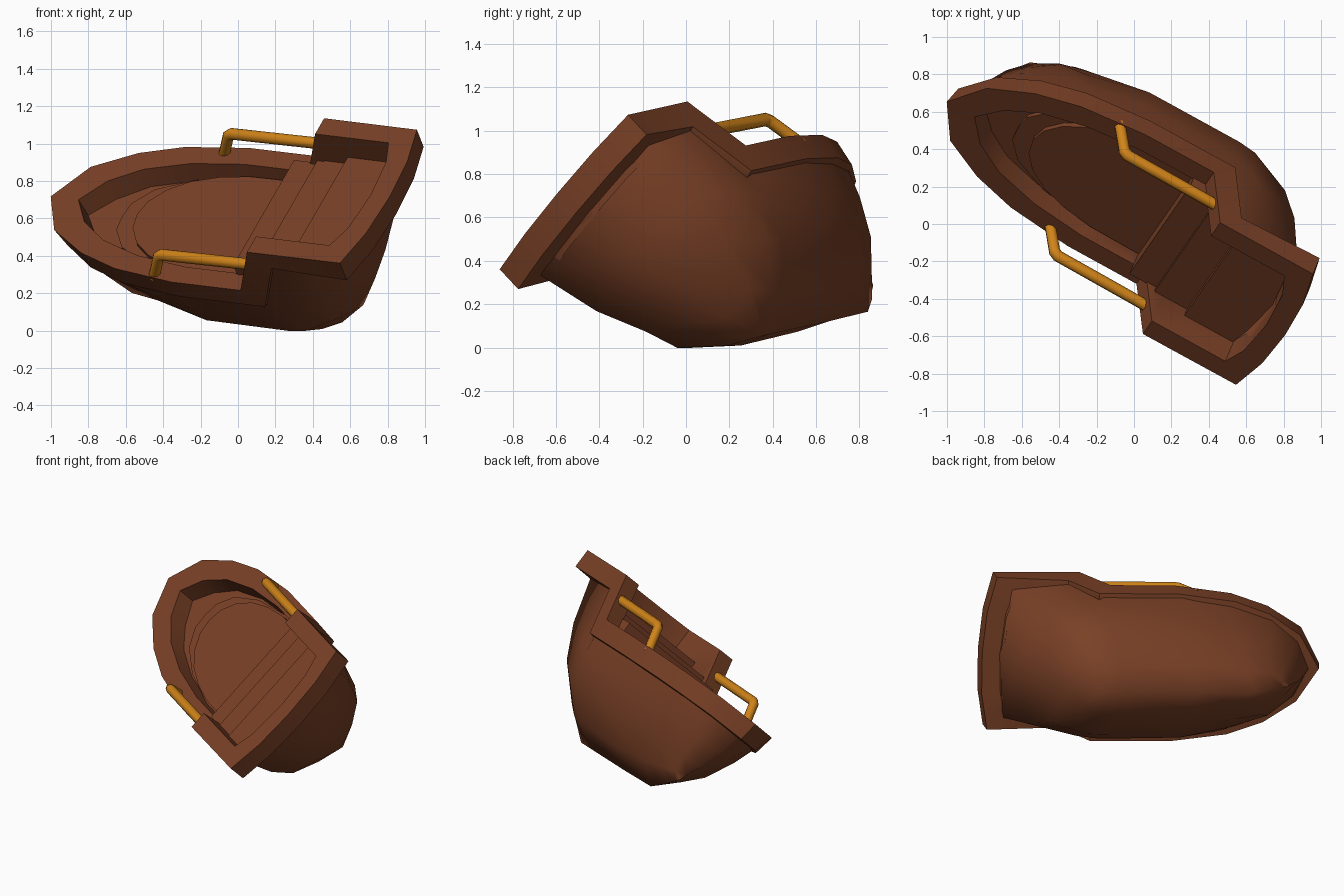
import bpy, bmesh, math
from mathutils import Vector

if "Cube" in bpy.data.objects:
    bpy.data.objects.remove(bpy.data.objects["Cube"])

# Boat frame: X aft, Y to one side, Z up; origin at top of transom. The boat is yawed and heeled.
AFT = Vector((0.872, -0.479, -0.105)).normalized()
SIDE = Vector((0.411, 0.582, 0.703))
SIDE = (SIDE - AFT * SIDE.dot(AFT)).normalized()
UP = AFT.cross(SIDE)
ORIGIN = Vector((0.751, -0.5635, 0.7175))


def world(p):
    return ORIGIN + AFT * p[0] + SIDE * p[1] + UP * p[2]


def material(name, rgb):
    m = bpy.data.materials.new(name)
    m.diffuse_color = (*rgb, 1)
    m.use_nodes = True
    m.node_tree.nodes["Principled BSDF"].inputs["Base Color"].default_value = m.diffuse_color
    return m


WOOD = material("brown wood", (0.19, 0.051, 0.019))
ORANGE = material("orange rail", (0.63, 0.23, 0.010))
parts = []


def make(name, verts, faces, mat, angle=35):
    bm = bmesh.new()
    vs = [bm.verts.new(world(v)) for v in verts]
    for f in faces:
        bm.faces.new([vs[i] for i in f])
    bmesh.ops.remove_doubles(bm, verts=bm.verts[:], dist=0.0005)
    bmesh.ops.recalc_face_normals(bm, faces=bm.faces[:])
    me = bpy.data.meshes.new(name)
    bm.to_mesh(me)
    bm.free()
    ob = bpy.data.objects.new(name, me)
    bpy.context.collection.objects.link(ob)
    me.materials.append(mat)
    bpy.ops.object.select_all(action='DESELECT')
    ob.select_set(True)
    bpy.context.view_layer.objects.active = ob
    bpy.ops.object.shade_smooth_by_angle(angle=math.radians(angle))
    parts.append(ob)
    return ob


def ring(half):
    # mirrors a half list of columns (first and last on the centre line) into a loop
    other = [[(x, -y, z) for x, y, z in col] for col in reversed(half[1:-1])]
    return half + other


def loft(name, cols, mat, closed_rows, angle=35):
    n, r = len(cols), len(cols[0])
    verts = [p for c in cols for p in c]
    faces = []
    for i in range(n):
        j = (i + 1) % n
        for k in range(r if closed_rows else r - 1):
            m = (k + 1) % r
            faces.append((i * r + k, j * r + k, j * r + m, i * r + m))
    return make(name, verts, faces, mat, angle)


def plate(name, half, z0, z1, mat=WOOD):
    # flat slab from a half outline
    pts = half + [(x, -y) for x, y in reversed(half) if y > 0]
    n = len(pts)
    verts = [(x, y, z0) for x, y in pts] + [(x, y, z1) for x, y in pts]
    faces = [tuple(range(n)), tuple(range(n, 2 * n))]
    faces += [(i, (i + 1) % n, n + (i + 1) % n, n + i) for i in range(n)]
    return make(name, verts, faces, mat)


# hull: stations from transom centre to stem, each from rim down to keel
hull = [
    [(-.04, 0, -.10), (-.09, 0, -.42), (-.23, 0, -.66), (-.37, 0, -.88), (-.53, 0, -1.02)],
    [(-.09, .43, -.10), (-.19, .38, -.43), (-.285, .31, -.65), (-.42, .16, -.86), (-.53, 0, -1.02)],
    [(-.50, .47, -.10), (-.50, .44, -.50), (-.52, .36, -.74), (-.55, .18, -.91), (-.58, 0, -1.02)],
    [(-.64, .475, -.40), (-.64, .44, -.57), (-.62, .36, -.755), (-.66, .18, -.925), (-.68, 0, -1.02)],
    [(-1.16, .475, -.40), (-1.16, .42, -.60), (-1.165, .31, -.805), (-1.16, .155, -.935), (-1.16, 0, -1.02)],
    [(-1.48, .425, -.40), (-1.48, .36, -.57), (-1.48, .25, -.76), (-1.50, .12, -.91), (-1.54, 0, -1.015)],
    [(-1.76, .33, -.40), (-1.73, .28, -.57), (-1.65, .22, -.76), (-1.64, .10, -.88), (-1.67, 0, -.95)],
    [(-1.94, .19, -.40), (-1.88, .15, -.58), (-1.79, .10, -.74), (-1.74, .04, -.85), (-1.74, 0, -.90)],
    [(-2.03, 0, -.40), (-1.95, 0, -.60), (-1.88, 0, -.74), (-1.81, 0, -.83), (-1.777, 0, -.88)],
]
loft("hull", ring(hull), WOOD, False, 80)

# gunwale: outer x, outer y, inner x, inner y, top height, aft shift of lower edge, inner wall foot
LOW = -.31
path = [
    (.065, 0, -.05, 0, 0, 0, -.17), (.05, .27, -.07, .25, 0, 0, -.17), (0, .507, -.12, .39, 0, 0, -.17),
    (-.570, .509, -.570, .39, 0, .10, -.28), (-.707, .51, -.707, .39, LOW, .10, -.455),
    (-1.13, .51, -1.10, .39, LOW, 0, -.455), (-1.50, .462, -1.41, .35, LOW, 0, -.455),
    (-1.745, .38, -1.66, .27, LOW, .01, -.455), (-1.975, .24, -1.83, .155, LOW, .03, -.455),
    (-2.11, 0, -1.94, 0, LOW - .005, .03, -.455),
]
rim = []
for ox, oy, ix, iy, z, s, foot in path:
    low = z < -.2
    lean = .015 if low and iy else 0
    tuck = .02 if ox < -.5 and oy else 0
    rim.append([(ox, oy, z), (ix, iy, z), (ix + (s if low else 0), iy - lean, foot),
                (ix + s, iy + (.02 if iy else 0), z - .14), (ox + s, oy - tuck, z - .13)])
loft("gunwale", ring(rim), WOOD, True, 50)

# inner deck under the rim and the raised oval floor
plate("lower_deck", [(-.60, .42), (-1.13, .42), (-1.43, .38), (-1.69, .29), (-1.85, .17), (-1.93, 0)],
      -.45, -.43)
plate("bow_step", [(-.75, .385), (-1.10, .38), (-1.40, .32), (-1.60, .22), (-1.69, .10), (-1.70, 0)],
      -.44, -.405)
plate("oval_floor", [(-.75, .37), (-1.08, .365), (-1.25, .335), (-1.40, .28), (-1.51, .20),
                     (-1.58, .10), (-1.60, 0)], -.44, -.375)

# stern steps rising to the rear deck
plate("stern_step_low", [(-.78, .40), (-.60, .40)], -.45, -.24)
plate("stern_step_mid", [(-.62, .40), (-.40, .40)], -.30, -.205)
plate("stern_step_high", [(-.42, .40), (-.36, .40)], -.26, -.155)
plate("rear_deck", [(-.42, .40), (-.125, .40), (-.09, .25), (-.06, 0)], -.165, -.155)


# hand rails: bent rod from the gunwale to the raised stern
def rod(name, pts, r, sides=8):
    pts = [Vector(p) for p in pts]
    verts, faces = [], []
    side = Vector((0, 1, 0))
    for i, p in enumerate(pts):
        a = pts[max(i - 1, 0)]
        b = pts[min(i + 1, len(pts) - 1)]
        if 0 < i < len(pts) - 1:
            t = ((p - a).normalized() + (b - p).normalized()).normalized()
            k = 1 / max(t.dot((b - p).normalized()), .3)
        else:
            t, k = (b - a).normalized(), 1
        n = t.cross(side).normalized()
        for j in range(sides):
            w = 2 * math.pi * j / sides
            verts.append(p + side * r * math.cos(w) + n * r * k * math.sin(w))
    m = len(pts)
    for i in range(m - 1):
        for j in range(sides):
            q = (j + 1) % sides
            faces.append((i * sides + j, i * sides + q, (i + 1) * sides + q, (i + 1) * sides + j))
    faces += [tuple(range(sides)), tuple(range((m - 1) * sides, m * sides))]
    make(name, verts, faces, ORANGE, 50)


for label, s in (("left", -1), ("right", 1)):
    y = s * .46
    rod(label + "_hand_rail", [(-1.27, y, -.34), (-1.19, y, -.175), (-1.165, y, -.158),
                               (-.61, y, -.15)], .031)
